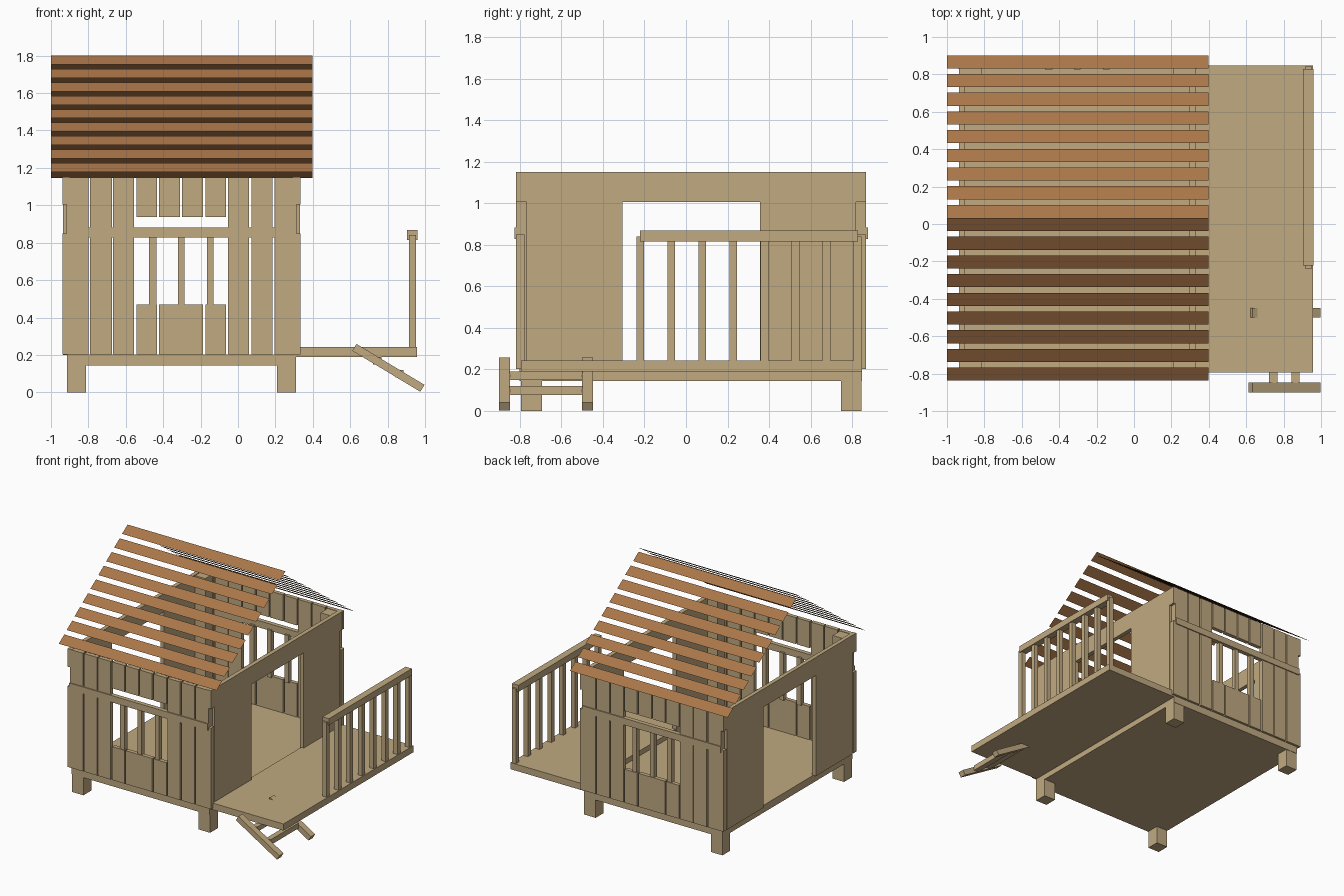
import bpy, math
from mathutils import Matrix, Vector

if "Cube" in bpy.data.objects:
    bpy.data.objects.remove(bpy.data.objects["Cube"])


def material(name, rgb):
    m = bpy.data.materials.new(name)
    m.diffuse_color = (*rgb, 1)
    m.use_nodes = True
    m.node_tree.nodes["Principled BSDF"].inputs["Base Color"].default_value = m.diffuse_color
    return m


WOOD = material("pale wood", (0.53, 0.40, 0.22))
ROOF = material("roof brown", (0.40, 0.18, 0.064))

BOX_FACES = [(0, 1, 3, 2), (4, 6, 7, 5), (0, 4, 5, 1),
             (2, 3, 7, 6), (0, 2, 6, 4), (1, 5, 7, 3)]


def mesh_object(name, verts, faces, mat):
    me = bpy.data.meshes.new(name)
    me.from_pydata(verts, [], faces)
    me.materials.append(mat)
    ob = bpy.data.objects.new(name, me)
    bpy.context.collection.objects.link(ob)
    return ob


def box(name, x, y, z):
    """Box from three (low, high) ranges."""
    verts = [(a, b, c) for a in x for b in y for c in z]
    return mesh_object(name, verts, BOX_FACES, WOOD)


MID_X, MID_Y = -0.303, 0.025          # centre of the house


def mirror(r, mid):
    return (2 * mid - r[1], 2 * mid - r[0])


# Floors
box("house_floor", (-0.915, 0.31), (-0.80, 0.848), (0.144, 0.203))
box("porch_floor", (0.308, 0.958), (-0.793, 0.848), (0.19, 0.243))

# Corner posts, running from the ground to the top of the walls
for px in ((-0.914, -0.812), (0.208, 0.31)):
    for py in ((-0.795, -0.694), (0.746, 0.845)):
        box("corner_post", px, py, (0, 1.145))

# Side walls with a doorway in each
for side, wx in (("left", (-0.935, -0.903)), ("right", (0.297, 0.331))):
    box(side + "_wall_front_panel", wx, (-0.768, -0.305), (0.20, 1.005))
    box(side + "_wall_back_panel", wx, (0.357, 0.817), (0.20, 1.005))
    box(side + "_wall_top_beam", wx, (-0.80, 0.85), (1.005, 1.15))

# Front and back plank walls with barred windows
FULL = [(-0.917, -0.80), (-0.79, -0.675), (-0.667, -0.555),
        (-0.053, 0.06), (0.072, 0.185), (0.195, 0.312)]
ABOVE = [(-0.543, -0.432), (-0.422, -0.31), (-0.30, -0.187), (-0.175, -0.063)]
BELOW = [(-0.543, -0.432), (-0.422, -0.187), (-0.175, -0.063)]
BARS = [(-0.475, -0.437), (-0.322, -0.285), (-0.167, -0.13)]
for side in ("front", "back"):
    def at(lo, hi):
        return (lo, hi) if side == "front" else mirror((lo, hi), MID_Y)
    py = at(-0.817, -0.785)
    for r in FULL:
        box(side + "_wall_plank", r, py, (0.203, 1.148))
    for r in ABOVE:
        box(side + "_plank_above_window", r, py, (0.937, 1.148))
    for r in BELOW:
        box(side + "_plank_below_window", r, py, (0.203, 0.47))
    for r in BARS:
        box(side + "_window_bar", r, at(-0.812, -0.775), (0.46, 0.84))
    box(side + "_wall_rail", (-0.917, 0.309), at(-0.825, -0.79), (0.828, 0.882))
    for r in ((-0.937, -0.90), (0.295, 0.333)):
        box(side + "_corner_trim", r, at(-0.817, -0.778), (0.203, 0.85))
        box(side + "_upper_corner_trim", r, at(-0.817, -0.795), (1.005, 1.15))

# Roof: thin slats down both slopes, the back slope set slightly lower
for side, sgn, top in (("front", -1, 1.80), ("back", 1, 1.768)):
    for i in range(9):
        y0, z0 = 0.032 + sgn * 0.1 * i, top - 0.0717 * i
        y1, z1 = y0 + sgn * 0.07, z0 - 0.0475
        verts = [(-1, y0, z0), (0.397, y0, z0), (0.397, y1, z1), (-1, y1, z1)]
        face = (0, 3, 2, 1) if sgn < 0 else (0, 1, 2, 3)
        mesh_object(side + "_roof_slat", verts, [face], ROOF)

# Porch railing
for i in range(8):
    y = -0.22 + 0.1492 * i
    box("railing_post", (0.914, 0.951), (y - 0.019, y + 0.019), (0.24, 0.84))
box("railing_top", (0.904, 0.96), (-0.222, 0.828), (0.815, 0.868))

# Porch steps: two sloping stringers joined by two treads
for y in (-0.874, -0.474):
    ob = box("step_stringer", (-0.212, 0.212), (-0.026, 0.026), (-0.0215, 0.0215))
    ob.data.transform(Matrix.Translation(Vector((0.804, y, 0.131))) @
                      Matrix.Rotation(math.radians(31), 4, 'Y'))
box("upper_step_tread", (0.722, 0.766), (-0.85, -0.498), (0.15, 0.19))
box("lower_step_tread", (0.842, 0.886), (-0.85, -0.498), (0.078, 0.12))
